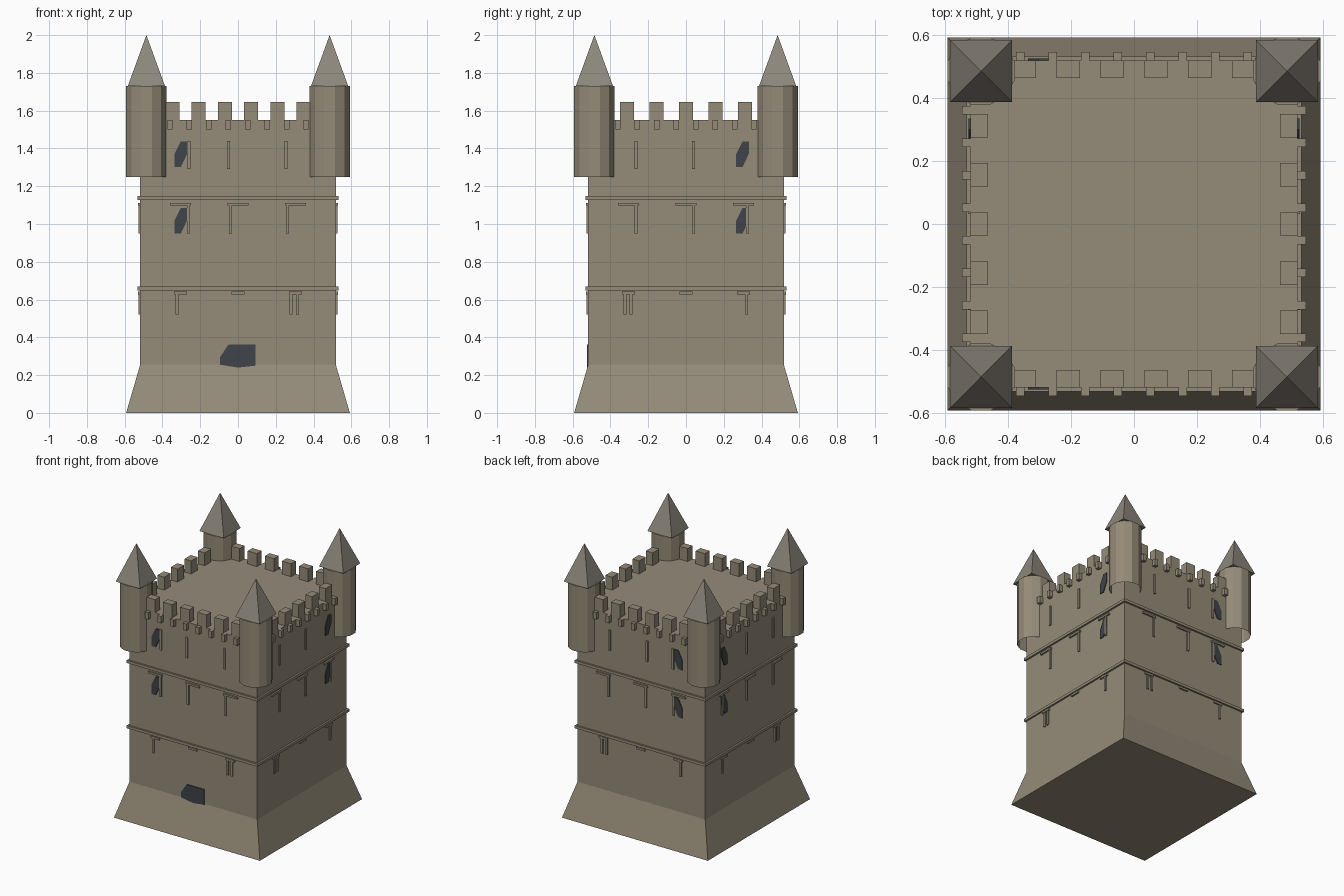
import bpy, bmesh, math
from mathutils import Matrix

if "Cube" in bpy.data.objects:
    bpy.data.objects.remove(bpy.data.objects["Cube"])


def material(name, rgb):
    m = bpy.data.materials.new(name)
    m.diffuse_color = (*rgb, 1)
    m.use_nodes = True
    m.node_tree.nodes["Principled BSDF"].inputs["Base Color"].default_value = m.diffuse_color
    return m


STONE = material("stone", (0.30, 0.26, 0.19))
ROOF = material("roof_slate", (0.27, 0.245, 0.205))
DARK = material("dark_opening", (0.05, 0.056, 0.065))
W = 0.518  # wall half width


def finish(bm, name, mat):
    bmesh.ops.recalc_face_normals(bm, faces=bm.faces)
    me = bpy.data.meshes.new(name)
    bm.to_mesh(me)
    bm.free()
    me.materials.append(mat)
    ob = bpy.data.objects.new(name, me)
    bpy.context.collection.objects.link(ob)
    return ob


# Wall coordinates: u along the wall, d outward, z up; front/back and left/right mirror
def place(side, u, d, z):
    return {"front": (u, -d, z), "back": (u, d, z),
            "right": (d, u, z), "left": (-d, u, z)}[side]


FB, LR = ("front", "back"), ("right", "left")


def prism(bm, side, outline, d0, d1):
    a = [bm.verts.new(place(side, u, d0, z)) for u, z in outline]
    b = [bm.verts.new(place(side, u, d1, z)) for u, z in outline]
    n = len(a)
    bm.faces.new(a)
    bm.faces.new(b[::-1])
    for i in range(n):
        j = (i + 1) % n
        bm.faces.new((a[i], b[i], b[j], a[j]))


def block(bm, side, u0, u1, z0, z1, d0, d1):
    prism(bm, side, [(u0, z0), (u1, z0), (u1, z1), (u0, z1)], d0, d1)


# Keep: square profile with a flared foot
bm = bmesh.new()
rings = [[bm.verts.new((sx * h, sy * h, z)) for sx, sy in ((-1, -1), (1, -1), (1, 1), (-1, 1))]
         for h, z in ((0.592, 0), (W, 0.255), (W, 1.55))]
bm.faces.new(rings[0])
bm.faces.new(rings[-1])
for lo, hi in zip(rings, rings[1:]):
    for i in range(4):
        j = (i + 1) % 4
        bm.faces.new((lo[i], lo[j], hi[j], hi[i]))
finish(bm, "keep", STONE)

# String courses
for k, z in enumerate((0.659, 1.137)):
    bm = bmesh.new()
    bmesh.ops.create_cube(bm, size=1, matrix=Matrix.Translation((0, 0, z))
                          @ Matrix.Diagonal((1.062, 1.062, 0.02, 1)))
    finish(bm, f"string_course_{k + 1}", STONE)

# Merlons (six on front and back, five on the sides) and corbels
merlons, corbels = bmesh.new(), bmesh.new()
for sides, count, step in ((FB, 6, 0.139), (LR, 5, 0.156)):
    for s in sides:
        for i in range(count):
            u = (i - (count - 1) / 2) * step
            block(merlons, s, u - 0.037, u + 0.037, 1.545, 1.645, 0.463, W)
        for i in range(8):
            u = (i - 3.5) * 0.103
            block(corbels, s, u - 0.014, u + 0.014, 1.5, 1.55, W - 0.01, 0.545)
finish(merlons, "merlons", STONE)
finish(corbels, "corbels", STONE)

# Window trim: upright strips and lintels in three rows
trim = bmesh.new()
uprights = {FB: [(-0.26, 2), (-0.05, 2), (0.255, 2), (-0.262, 1), (-0.04, 1), (0.262, 1),
                 (-0.322, 0), (0.28, 0), (0.315, 0)],
            LR: [(-0.265, 2), (0.04, 2), (-0.265, 1), (0.04, 1), (0.325, 1),
                 (-0.322, 0), (-0.29, 0), (0.32, 0)]}
heights = [(0.52, 0.635), (0.95, 1.1), (1.29, 1.44)]
for sides, strips in uprights.items():
    for s in sides:
        for u, row in strips:
            block(trim, s, u - 0.008, u + 0.008, *heights[row], W - 0.005, 0.527)
        for u in (-0.305, 0, 0.305):
            block(trim, s, u - 0.035, u + 0.035, 0.628, 0.643, W - 0.005, 0.53)
            block(trim, s, u - 0.056, u + 0.056, 1.097, 1.111, W - 0.005, 0.53)
finish(trim, "window_trim", STONE)

# Dark windows and door
openings = bmesh.new()
shape = [(-0.034, -0.068), (0, -0.068), (0.034, 0.005), (0.034, 0.068), (0, 0.068), (-0.034, 0)]
for sides, u0 in ((FB, -0.302), (LR, 0.3)):
    for s in sides:
        for z0 in (1.018, 1.37):
            prism(openings, s, [(u0 + u, z0 + z) for u, z in shape], W - 0.005, 0.524)
finish(openings, "windows", DARK)
door = bmesh.new()
prism(door, "front", [(-0.095, 0.255), (0, 0.24), (0.092, 0.25), (0.092, 0.362),
                      (-0.05, 0.362), (-0.095, 0.295)], W - 0.02, 0.524)
finish(door, "door", DARK)

# Corner turrets: open twelve-sided shafts with four-sided roofs
r = 0.107 / math.cos(math.pi / 12)
for i, (sx, sy) in enumerate(((-1, -1), (1, -1), (1, 1), (-1, 1))):
    at = lambda z: Matrix.Translation((sx * 0.485, sy * 0.485, z))
    bm = bmesh.new()
    bmesh.ops.create_cone(bm, cap_ends=True, segments=12, radius1=r, radius2=r, depth=0.48,
                          matrix=at(1.49) @ Matrix.Rotation(math.pi / 12, 4, "Z"))
    bottom = [f for f in bm.faces if len(f.verts) == 12 and f.calc_center_median().z < 1.3]
    bmesh.ops.delete(bm, geom=bottom, context="FACES_ONLY")
    finish(bm, f"turret_{i + 1}", STONE)
    bm = bmesh.new()
    bmesh.ops.create_cone(bm, cap_ends=True, segments=4, radius1=0.0985 * math.sqrt(2), radius2=0,
                          depth=0.27, matrix=at(1.865) @ Matrix.Rotation(math.pi / 4, 4, "Z"))
    bmesh.ops.remove_doubles(bm, verts=bm.verts, dist=1e-5)
    finish(bm, f"turret_roof_{i + 1}", ROOF)
